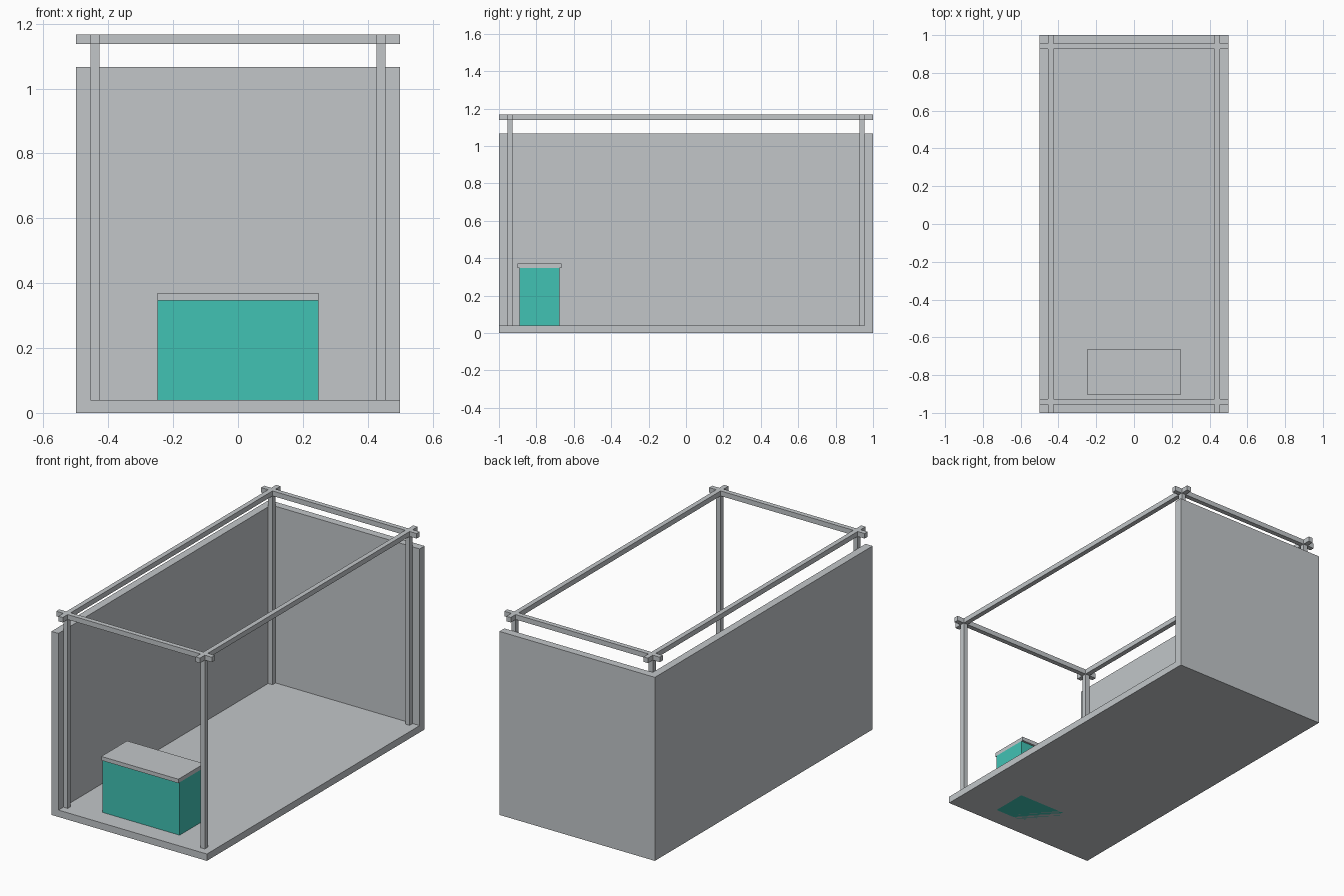
import bpy

cube = bpy.data.objects.get("Cube")
if cube:
    bpy.data.objects.remove(cube, do_unlink=True)


def make_material(name, rgb):
    mat = bpy.data.materials.new(name)
    mat.use_nodes = True
    color = (*rgb, 1)
    mat.diffuse_color = color
    mat.node_tree.nodes["Principled BSDF"].inputs["Base Color"].default_value = color
    return mat


def box(name, mat, x, y, z):
    """Box spanning the given (low, high) range on each axis."""
    spans = (x, y, z)
    bpy.ops.mesh.primitive_cube_add(size=1)
    obj = bpy.context.object
    obj.name = obj.data.name = name
    for v in obj.data.vertices:
        v.co = [lo if c < 0 else hi for c, (lo, hi) in zip(v.co, spans)]
    obj.data.materials.append(mat)
    return obj


grey = make_material("light grey", (0.54, 0.565, 0.584))
teal = make_material("teal", (0.053, 0.539, 0.456))

HALF_X, HALF_Y = 0.5, 1.0
WALL = 0.045            # wall thickness, also the inset of the frame
BAR = 0.028             # frame bar thickness
FLOOR, WALL_TOP = 0.04, 1.067
BEAM_LOW, BEAM_TOP = 1.138, 1.167
IN_X, IN_Y = HALF_X - WALL, HALF_Y - WALL


def bar_span(side, outer):
    """Range covered by a bar whose outer face lies at the given distance."""
    return tuple(sorted((side * outer, side * (outer - BAR))))


# Floor slab and the two solid walls; the front and the +x side stay open
box("floor", grey, (-IN_X, HALF_X), (-HALF_Y, IN_Y), (0, FLOOR))
box("side_wall", grey, (-HALF_X, -IN_X), (-HALF_Y, HALF_Y), (0, WALL_TOP))
box("back_wall", grey, (-IN_X, HALF_X), (IN_Y, HALF_Y), (0, WALL_TOP))

# Frame: four posts carrying crossing beams
for sx, x_name in ((-1, "right"), (1, "left")):
    xs = bar_span(sx, IN_X)
    box(x_name + "_beam", grey, xs, (-HALF_Y, HALF_Y), (BEAM_LOW, BEAM_TOP))
    for sy, y_name in ((-1, "front"), (1, "back")):
        box(f"{y_name}_{x_name}_post", grey, xs, bar_span(sy, IN_Y), (FLOOR, BEAM_LOW))
for sy, y_name in ((-1, "front"), (1, "back")):
    box(y_name + "_beam", grey, (-HALF_X, HALF_X), bar_span(sy, IN_Y), (BEAM_LOW, BEAM_TOP))

# Counter near the front, set through the floor
box("counter_body", teal, (-0.248, 0.248), (-0.89, -0.677), (0, 0.347))
box("counter_top", grey, (-0.248, 0.248), (-0.902, -0.665), (0.347, 0.37))
